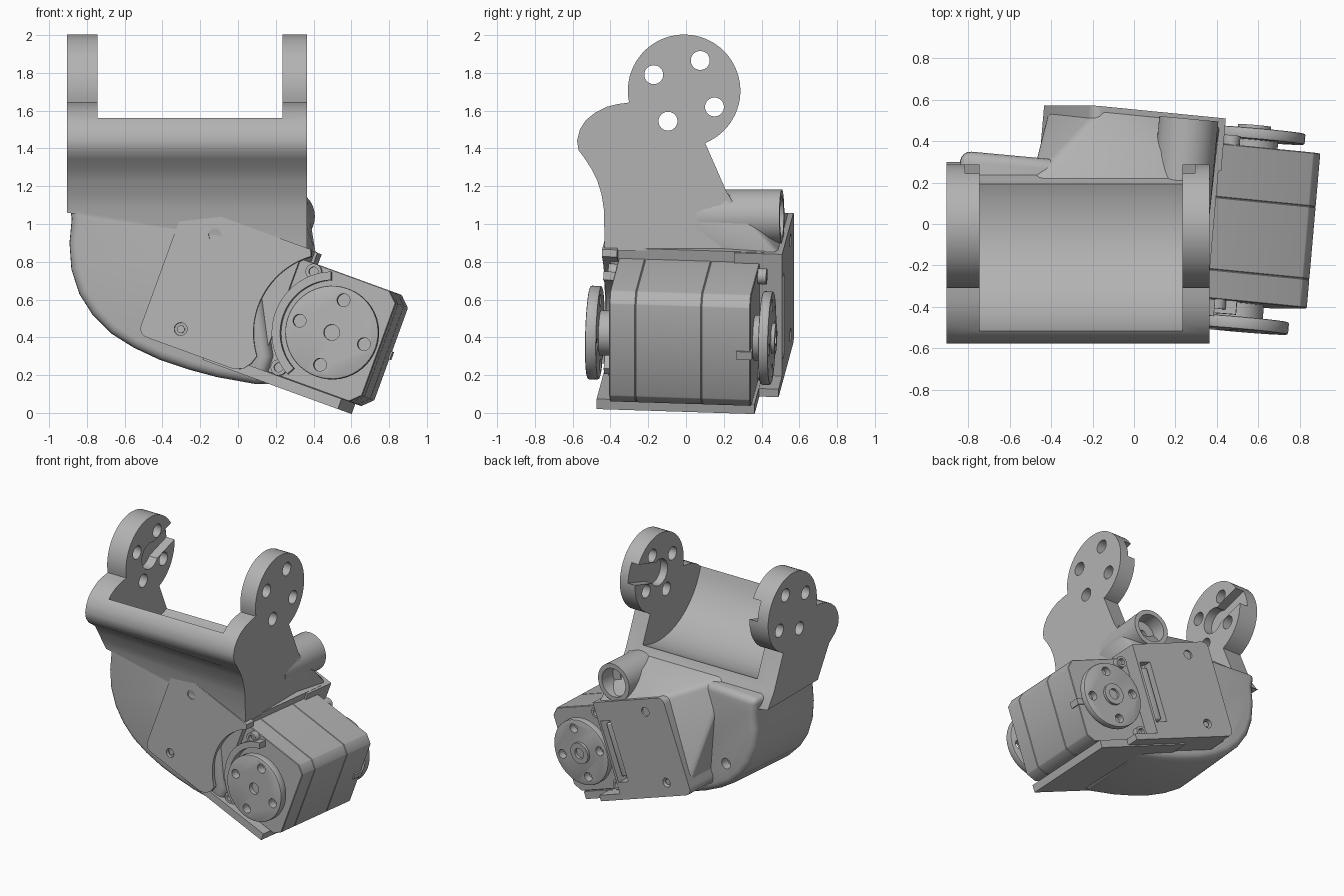
import bpy, bmesh, math
from mathutils import Matrix, Vector

if "Cube" in bpy.data.objects:
    bpy.data.objects.remove(bpy.data.objects["Cube"])

grey = bpy.data.materials.new("plain grey")
grey.use_nodes = True
colour = (0.45, 0.45, 0.45, 1)
grey.diffuse_color = colour
grey.node_tree.nodes["Principled BSDF"].inputs["Base Color"].default_value = colour

# Frames: yawed lower body, and the tilted motor with its axis at the origin
ORIGIN = Matrix.Translation((0.54, -0.01, 0.41))
TURN = Matrix.Rotation(math.radians(-5.3), 4, 'Z')
YAW = ORIGIN @ TURN
MOTOR = ORIGIN @ Matrix.Rotation(math.radians(20), 4, 'Y') @ TURN
WORLD = Matrix.Identity(4)


def finish(name, bm, frame=WORLD, bevel=0, segments=3):
    bmesh.ops.recalc_face_normals(bm, faces=bm.faces)
    mesh = bpy.data.meshes.new(name)
    bm.to_mesh(mesh)
    bm.free()
    mesh.transform(frame)
    mesh.materials.append(grey)
    ob = bpy.data.objects.new(name, mesh)
    bpy.context.collection.objects.link(ob)
    if bevel:
        mod = ob.modifiers.new("bevel", 'BEVEL')
        mod.width, mod.segments = bevel, segments
        mod.limit_method, mod.angle_limit = 'ANGLE', math.radians(40)
        apply(ob, mod)
    return ob


def activate(ob):
    bpy.ops.object.select_all(action='DESELECT')
    ob.select_set(True)
    bpy.context.view_layer.objects.active = ob


def apply(ob, mod):
    activate(ob)
    bpy.ops.object.modifier_apply(modifier=mod.name)


def cut(ob, cutters):
    for c in cutters:
        c.hide_render = True
        mod = ob.modifiers.new("cut", 'BOOLEAN')
        mod.operation, mod.solver, mod.object = 'DIFFERENCE', 'EXACT', c
        apply(ob, mod)
        bpy.data.objects.remove(c)


def box(name, lo, hi, frame=WORLD, bevel=0):
    bm = bmesh.new()
    bmesh.ops.create_cube(bm, size=1)
    for v in bm.verts:
        v.co = [(a + b) / 2 + (b - a) * c for a, b, c in zip(lo, hi, v.co)]
    return finish(name, bm, frame, bevel)


def prism(name, pts, a, b, axis='Y', frame=WORLD, bevel=0, segments=3):
    """Extrude a flat outline from a to b along the axis."""
    bm = bmesh.new()
    place = (lambda p, d: (p[0], d, p[1])) if axis == 'Y' else (lambda p, d: (d, p[0], p[1]))
    ends = [[bm.verts.new(place(p, d)) for p in pts] for d in (a, b)]
    for e in ends:
        bm.faces.new(e)
    n = len(pts)
    for i in range(n):
        j = (i + 1) % n
        bm.faces.new((ends[0][i], ends[0][j], ends[1][j], ends[1][i]))
    return finish(name, bm, frame, bevel, segments)


def arc(cx, cy, r, start, stop, n=24):
    angles = [math.radians(start + (stop - start) * i / n) for i in range(n + 1)]
    return [(cx + r * math.cos(t), cy + r * math.sin(t)) for t in angles]


def rod(name, cx, cy, r, a, b, axis='Y', frame=WORLD, bevel=0):
    return prism(name, arc(cx, cy, r, 0, 352.5, 47), a, b, axis, frame, bevel, 2)


def rounded(u0, w0, u1, w1, r=0.05):
    return (arc(u0 + r, w0 + r, r, 180, 270, 6) + [(u1, w0), (u1, w1)]
            + arc(u0 + r, w1 - r, r, 90, 180, 6))


# Upper bracket: ears, front roll and neck share one side profile
EAR = (-0.01, 1.705)
side = arc(*EAR, 0.298, -68, 192, 48)
side += [(-0.36, 1.635), (-0.42, 1.62), (-0.48, 1.59), (-0.53, 1.55), (-0.562, 1.5),
         (-0.577, 1.44), (-0.568, 1.39), (-0.535, 1.345), (-0.5, 1.29), (-0.47, 1.23),
         (-0.448, 1.16), (-0.435, 1.08), (-0.43, 0.86), (0.3, 0.86), (0.29, 1.05), (0.215, 1.17)]
bracket = prism("yoke_bracket", side, -0.905, 0.365, 'X')
# The left end of the neck rises and leans back into the lobe
for v in bracket.data.vertices:
    if v.co.x < 0 and v.co.z < 1.3:
        v.co.z = max(v.co.z, 1.06)
        v.co.y = max(v.co.y, -0.32 - 0.6 * (v.co.z - 1.06))

cutters = [rod("clearance", *EAR, 0.526, -0.745, 0.235, 'X')]
for t in (62, 152, 242, 332):
    t = math.radians(t)
    cutters.append(rod("hole", EAR[0] + 0.182 * math.cos(t), EAR[1] + 0.182 * math.sin(t),
                       0.05, -1, 0.5, 'X'))
# Keyhole recesses on the inner face of each ear
tilt = Matrix.Translation((0, *EAR)) @ Matrix.Rotation(math.radians(17), 4, 'X')
for a, b in ((-0.815, -0.7), (0.2, 0.295)):
    cutters.append(rod("pocket", *EAR, 0.1, a, b, 'X'))
    cutters.append(box("slot", (a, 0, -0.075), (b, 0.4, 0.075), tilt))
cut(bracket, cutters)

# Rounded lobe under the neck
lobe_pts = [(-0.89, 1.14), (-0.87, 1.03), (-0.882, 0.9), (-0.872, 0.76), (-0.83, 0.63),
            (-0.76, 0.52), (-0.66, 0.42), (-0.54, 0.345), (-0.4, 0.28), (-0.25, 0.23),
            (-0.1, 0.19), (0.15, 0.145), (0.2, 0.3), (0.1, 0.95), (-0.3, 1.14)]
lobe = prism("side_lobe", [(x - 0.52, z - 0.41) for x, z in lobe_pts], -0.44, 0.235,
             'Y', YAW, 0.05, 4)
cut(lobe, [rod("hole", -1.14, 0.16, 0.04, 0.17, 0.3, 'Y', YAW)])

# Fairing from the neck down to the back plate
bm = bmesh.new()
for p in ((-0.93, 0.48, 0.36), (-0.31, 0.48, 0.36), (-0.95, 0.48, -0.3), (-0.95, 0.2, -0.3),
          (-0.31, 0.3, 0.2)):
    bm.verts.new(MOTOR @ Vector(p))
for p in ((-0.5, 0.2, 1.17), (0.36, 0.2, 1.17), (-0.5, 0, 1.0), (0.36, 0, 1.0)):
    bm.verts.new(p)
hull = bmesh.ops.convex_hull(bm, input=bm.verts)
bmesh.ops.delete(bm, geom=[g for g in hull["geom_interior"] if g.is_valid], context='VERTS')
finish("back_fairing", bm, WORLD, 0.03)

# Motor housing with front and back plates
box("housing_core", (-0.95, -0.42, -0.36), (-0.3, 0.4, 0.372), MOTOR)
box("bottom_flange", (-0.6, -0.45, -0.37), (0.165, 0.39, -0.313), MOTOR)
box("back_step", (-0.4, 0.37, -0.36), (-0.08, 0.495, -0.315), MOTOR)
front_pts = (arc(-0.92, -0.31, 0.05, 180, 270, 6) + [(-0.43, -0.36), (-0.38, -0.34), (-0.35, -0.3)]
             + arc(0, 0, 0.42, 217, 126, 28) + [(-0.26, 0.375)]
             + arc(-0.89, 0.295, 0.08, 90, 180, 6))
front = prism("front_plate", front_pts, -0.46, -0.38, 'Y', MOTOR)
back = prism("back_plate", rounded(-0.97, -0.36, -0.285, 0.37), 0.24, 0.495, 'Y', MOTOR)
SCREWS = ((-0.765, 0.275), (-0.765, -0.257))
cut(front, [rod("hole", u, w, 0.034, -0.5, -0.42, 'Y', MOTOR) for u, w in SCREWS])
cut(back, [rod("hole", u, w, 0.034, 0.455, 0.6, 'Y', MOTOR) for u, w in SCREWS]
    + [box("window", (-0.4, 0.41, -0.23), (-0.305, 0.6, 0.23), MOTOR)])
box("window_insert", (-0.385, 0.4, -0.2), (-0.32, 0.465, 0.2), MOTOR, 0.01)
for u, w in SCREWS:
    rod("front_screw", u, w, 0.02, -0.445, -0.4, 'Y', MOTOR)
    rod("back_screw", u, w, 0.02, 0.44, 0.48, 'Y', MOTOR)

# Cable tube at the back, with a stepped bore
tube = rod("back_tube", -0.322, 0.63, 0.143, 0.05, 0.49, 'Y', YAW)
cut(tube, [rod("bore", -0.322, 0.63, 0.108, 0.37, 0.6, 'Y', YAW),
           rod("bore", -0.322, 0.63, 0.04, 0.3, 0.6, 'Y', YAW)])

# Motor case in three slabs
outline = [(-0.6, -0.313), (0.2, -0.313), (0.255, -0.26), (0.255, 0.26), (0.2, 0.313), (-0.6, 0.313)]
for part, a, b in (("front", -0.375, -0.235), ("middle", -0.235, 0.115), ("back", 0.115, 0.375)):
    prism("motor_case_" + part, outline, a, b, 'Y', MOTOR, 0.004, 1)

# Curved guard beside the front wheel, and the small case screws
guard = arc(0, 0, 0.325, 112, 242) + arc(0, 0, 0.28, 242, 112)
prism("wheel_guard", guard, -0.44, -0.36, 'Y', MOTOR)
for w in (0.27, -0.27):
    for name, a, b in (("front", -0.42, -0.36), ("back", 0.36, 0.42)):
        boss = rod(name + "_case_boss", -0.21, w, 0.042, a, b, 'Y', MOTOR)
        end = a if a < 0 else b
        cut(boss, [rod("hole", -0.21, w, 0.024, end - 0.03, end + 0.03, 'Y', MOTOR)])
box("side_clip", (0.2, 0.3, -0.03), (0.265, 0.385, 0.015), MOTOR)

# Drive wheels on both sides
for name, a, b in (("front", -0.505, -0.445), ("back", 0.415, 0.468)):
    wheel = rod(name + "_wheel", 0, 0, 0.248, a, b, 'Y', MOTOR, 0.008)
    holes = [rod("hole", 0.182 * x, 0.182 * z, 0.034, a - 0.1, b + 0.1, 'Y', MOTOR)
             for x, z in ((1, 0), (-1, 0), (0, 1), (0, -1))]
    if name == "front":
        holes.append(rod("hole", 0, 0, 0.042, a - 0.1, a + 0.03, 'Y', MOTOR))
    cut(wheel, holes)
    rod(name + "_axle", 0, 0, 0.12, *((-0.46, -0.3) if name == "front" else (0.3, 0.43)), 'Y', MOTOR)
hub = rod("back_hub", 0, 0, 0.08, 0.45, 0.488, 'Y', MOTOR)
cut(hub, [rod("hole", 0, 0, 0.04, 0.46, 0.6, 'Y', MOTOR)])

# Smooth the round surfaces, keep edges sharp
for ob in bpy.context.scene.objects:
    if ob.type == 'MESH':
        activate(ob)
        bpy.ops.object.shade_smooth_by_angle(angle=math.radians(30))
